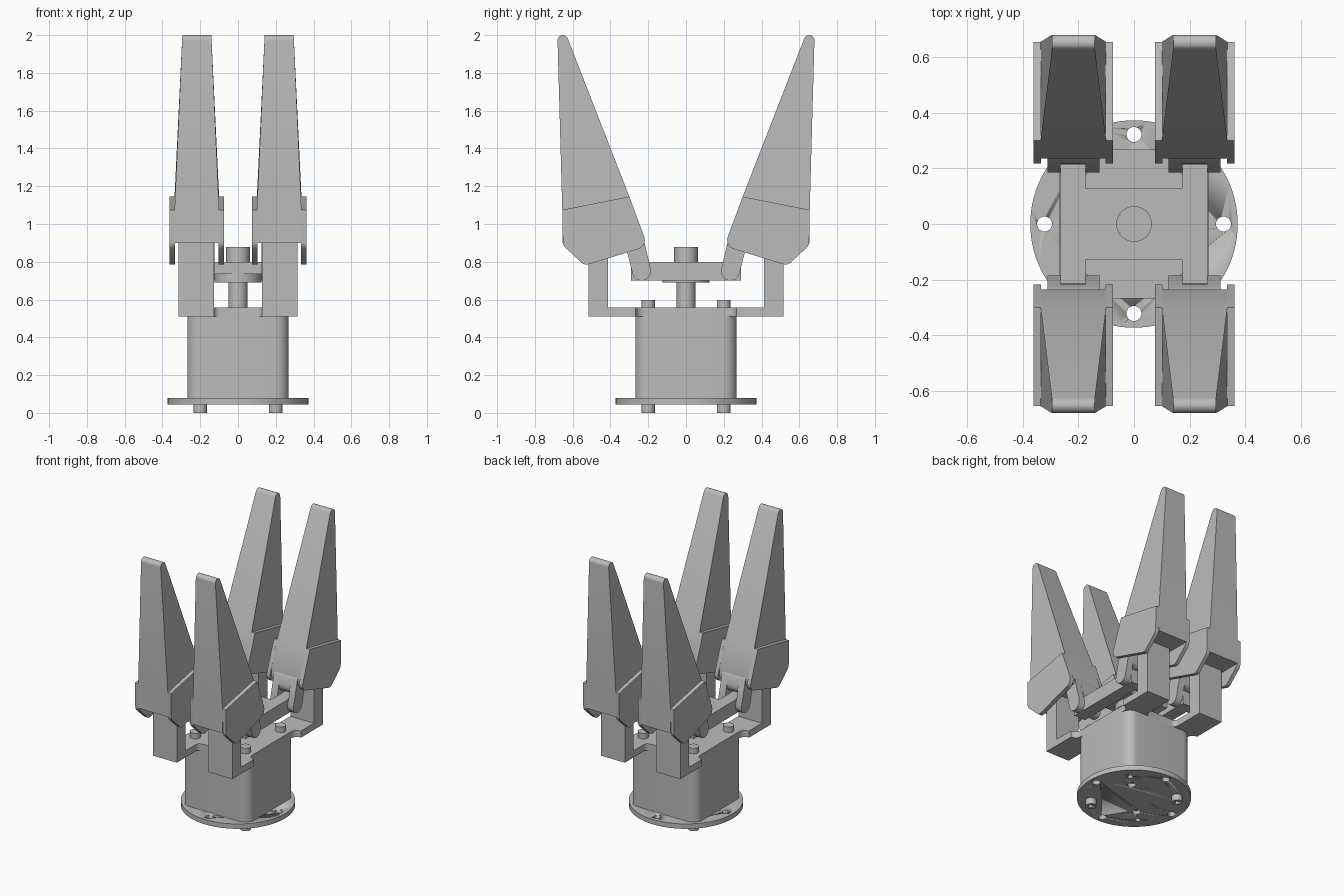
import bpy
import bmesh
from math import radians, cos, sin, pi
from mathutils import Matrix, Vector

old = bpy.data.objects.get("Cube")
if old:
    bpy.data.objects.remove(old, do_unlink=True)

GREY = (0.5, 0.5, 0.5, 1)
metal = bpy.data.materials.new("light grey")
metal.use_nodes = True
metal.diffuse_color = GREY
metal.node_tree.nodes["Principled BSDF"].inputs["Base Color"].default_value = GREY


def finish(name, bm, mirror=False):
    bmesh.ops.recalc_face_normals(bm, faces=bm.faces)
    mesh = bpy.data.meshes.new(name)
    bm.to_mesh(mesh)
    bm.free()
    mesh.materials.append(metal)
    ob = bpy.data.objects.new(name, mesh)
    bpy.context.collection.objects.link(ob)
    bpy.ops.object.select_all(action="DESELECT")
    ob.select_set(True)
    bpy.context.view_layer.objects.active = ob
    bpy.ops.object.shade_smooth_by_angle(angle=radians(25))
    if mirror:
        mod = ob.modifiers.new("Mirror", "MIRROR")
        mod.use_axis = (True, True, False)
        mod.use_clip = False
        mod.merge_threshold = 0.00001
    return ob


def add_prism(bm, pts, lo, hi, axis="x"):
    """Extrude a (y, z) outline along x, or an (x, y) outline along z."""
    def place(p, d):
        return (d, p[0], p[1]) if axis == "x" else (p[0], p[1], d)
    face = bm.faces.new([bm.verts.new(place(p, lo)) for p in pts])
    top = bmesh.ops.extrude_face_region(bm, geom=[face])
    verts = [g for g in top["geom"] if isinstance(g, bmesh.types.BMVert)]
    step = Vector(place((0, 0), hi - lo))
    bmesh.ops.translate(bm, verts=verts, vec=step)


def prism(name, pts, lo, hi, axis="x", mirror=False):
    bm = bmesh.new()
    add_prism(bm, pts, lo, hi, axis)
    return finish(name, bm, mirror)


def cylinders(name, spots, r, lo, hi, sides=32, mirror=False):
    bm = bmesh.new()
    for x, y in spots:
        bmesh.ops.create_cone(bm, cap_ends=True, segments=sides, radius1=r, radius2=r,
                              depth=hi - lo, matrix=Matrix.Translation((x, y, (lo + hi) / 2)))
    return finish(name, bm, mirror)


def arc(cx, cy, r, start, end, n=8):
    angles = [radians(start + (end - start) * i / n) for i in range(n + 1)]
    return [(cx + r * cos(a), cy + r * sin(a)) for a in angles]


def capsule(a, b, r):
    d = Vector(b) - Vector(a)
    turn = math_angle(d)
    return arc(*b, r, turn - 90, turn + 90) + arc(*a, r, turn + 90, turn + 270)


def math_angle(d):
    return Vector((1, 0)).angle_signed(d) * -180 / pi


def rect(x0, x1, y0, y1):
    return [(x0, y0), (x1, y0), (x1, y1), (x0, y1)]


def cut(ob, cutter):
    cutter.hide_render = True
    cutter.hide_viewport = False
    mod = ob.modifiers.new("Cut", "BOOLEAN")
    mod.object = cutter
    mod.solver = "EXACT"
    bpy.context.view_layer.update()
    bpy.context.view_layer.objects.active = ob
    bpy.ops.object.modifier_apply(modifier=mod.name)
    bpy.data.objects.remove(cutter, do_unlink=True)


# Mounting flange with bolt holes and blind holes underneath
flange = cylinders("base_flange", [(0, 0)], 0.373, 0.045, 0.08, 96)
cut(flange, cylinders("bolt_hole_cutter",
                      [(0.322, 0), (-0.322, 0), (0, 0.322), (0, -0.322)], 0.027, 0, 0.2))
cut(flange, cylinders("dowel_hole_cutter", [(0.127, 0.127), (-0.127, -0.127)], 0.028, 0, 0.07))
cut(flange, cylinders("thread_hole_cutter", [(0.2, 0.2), (-0.2, -0.2)], 0.018, 0, 0.07))

# Locating pins under the flange
pins = cylinders("base_pins", [(-0.2, 0.2), (0.2, -0.2)], 0.035, 0, 0.05)
cut(pins, cylinders("socket_cutter", [(-0.2, 0.2), (0.2, -0.2)], 0.018, -0.02, 0.025, 6))

# Rounded square body
half, rad = 0.268, 0.07
outline = []
for sx, sy, a in ((1, 1, 0), (-1, 1, 90), (-1, -1, 180), (1, -1, 270)):
    outline += arc(sx * (half - rad), sy * (half - rad), rad, a, a + 90)
prism("body", outline, 0.08, 0.51, "z")

# Top plate: one quarter of the outline, reflected around
quarter = [(0.268, 0.2)] + arc(0.315, 0.22, 0.047, 180, 90, 6) + [(0.315, 0.515), (0.127, 0.515)]
quarter += arc(0.097, 0.298, 0.03, 0, -90, 6)
plate = quarter + [(-x, y) for x, y in reversed(quarter)]
plate += [(-x, -y) for x, y in plate]
prism("top_plate", plate, 0.51, 0.558, "z")
cylinders("plate_screws", [(0.2, 0.2)], 0.036, 0.558, 0.597, mirror=True)

# Upright arms carrying the fingers
prism("upright_arm", rect(0.413, 0.515, 0.51, 0.95), 0.127, 0.315, mirror=True)

# Push rod, hub and H-shaped crosshead
cylinders("push_rod", [(0, 0)], 0.05, 0.55, 0.75)
cylinders("hub", [(0, 0)], 0.125, 0.69, 0.738, 48)
cylinders("rod_nut", [(0, 0)], 0.064, 0.79, 0.878, 40)
prism("crosshead_block", rect(-0.176, 0.176, -0.129, 0.129), 0.736, 0.8, "z")
for side, x in (("left", 0.22), ("right", -0.22)):
    prism(side + "_crosshead_bar", rect(-0.29, 0.29, 0.7, 0.8), x - 0.045, x + 0.045)

# Forked links from the crosshead to the fingers
foot, knee, pivot = (0.235, 0.75), (0.264, 0.87), (0.277, 0.92)
bm = bmesh.new()
add_prism(bm, capsule(foot, pivot, 0.05), 0.125, 0.175)
add_prism(bm, capsule(foot, pivot, 0.05), 0.265, 0.312)
add_prism(bm, capsule(knee, pivot, 0.05), 0.175, 0.265)
finish("forked_link", bm, True)

# Tapered fingers
finger = [(0.236, 0.9), (0.655, 0.9), (0.655, 1.075)]
finger += arc(0.652, 1.972, 0.028, -2, 157) + [(0.30, 1.145), (0.236, 0.97)]
bm = bmesh.new()
add_prism(bm, finger, 0.1, 0.336)
for v in bm.verts:
    t = max(0, (v.co.z - 1.145) / 0.855)
    v.co.x = 0.218 + (v.co.x - 0.218) * (1 - 0.35 * t)
finish("finger", bm, True)

# Cheek plates either side of each finger root
cheek = [(0.30, 1.145)] + arc(0.268, 0.915, 0.05, 160, 255)
cheek += arc(0.527, 0.823, 0.038, 255, 308, 4) + arc(0.605, 0.907, 0.047, 308, 358, 5)
cheek += [(0.655, 1.075)]
bm = bmesh.new()
add_prism(bm, cheek, 0.075, 0.102)
add_prism(bm, cheek, 0.334, 0.362)
finish("finger_cheeks", bm, True)
